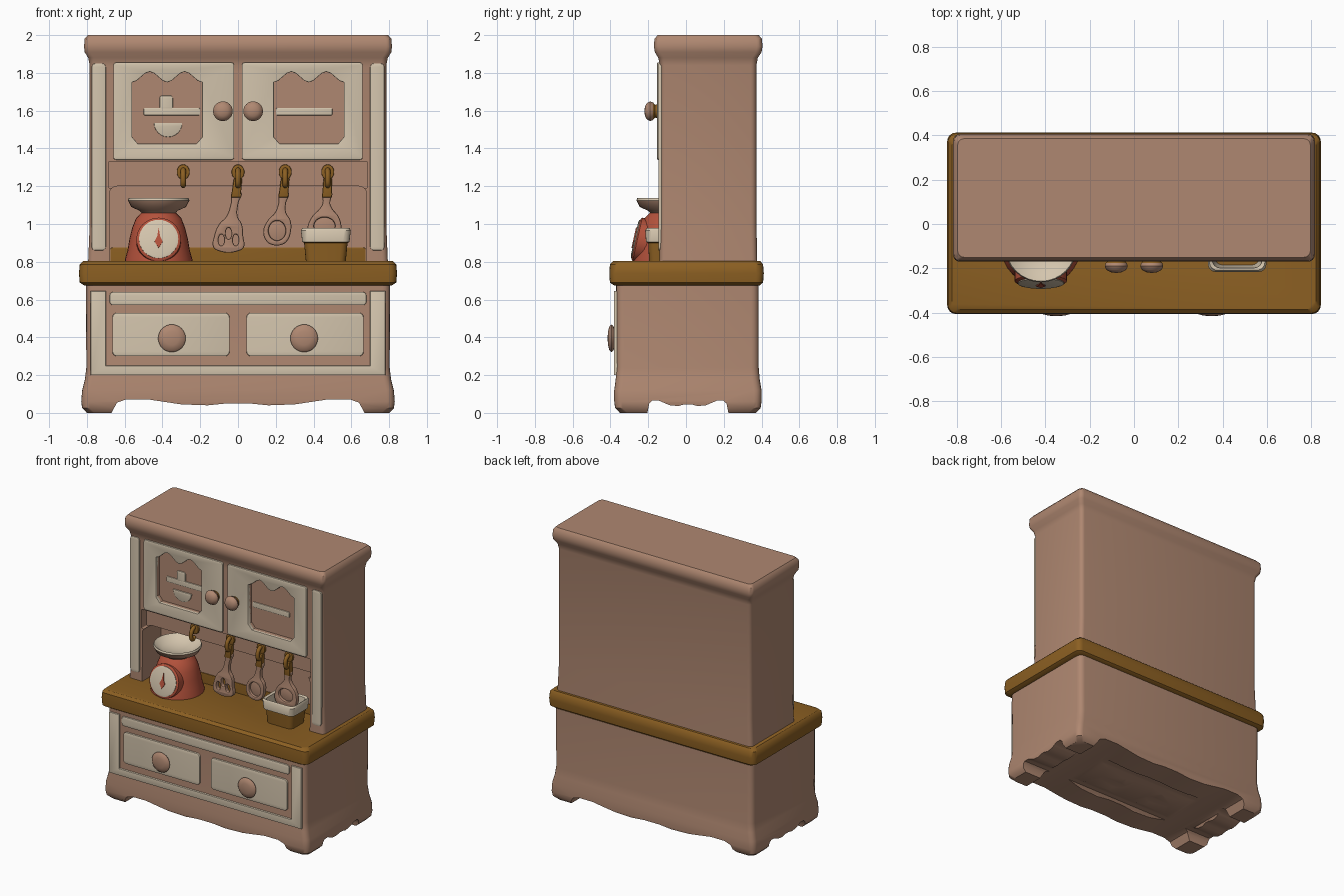
import bpy, bmesh, math
from mathutils import Matrix, Vector

if "Cube" in bpy.data.objects:
    bpy.data.objects.remove(bpy.data.objects["Cube"])

def material(name, rgb):
    m = bpy.data.materials.new(name)
    m.diffuse_color = (*rgb, 1)
    m.use_nodes = True
    m.node_tree.nodes["Principled BSDF"].inputs["Base Color"].default_value = m.diffuse_color
    return m

TAN = material("tan wood", (0.43, 0.245, 0.165))
CREAM = material("cream paint", (0.66, 0.56, 0.42))
GOLD = material("golden brown wood", (0.26, 0.115, 0.016))
RED = material("brick red", (0.46, 0.085, 0.045))

# ---------- helpers ----------
def add(name, bm, mats, rule=None):
    bmesh.ops.remove_doubles(bm, verts=bm.verts, dist=1e-5)
    bmesh.ops.recalc_face_normals(bm, faces=bm.faces)
    if rule:
        for f in bm.faces:
            f.material_index = rule(f.calc_center_median(), f.normal)
    me = bpy.data.meshes.new(name)
    bm.to_mesh(me)
    bm.free()
    for m in mats:
        me.materials.append(m)
    ob = bpy.data.objects.new(name, me)
    bpy.context.collection.objects.link(ob)
    return ob

def rrect(x0, x1, y0, y1, r, n=4):
    pts = []
    for i, (cx, cy) in enumerate([(x1-r, y1-r), (x0+r, y1-r), (x0+r, y0+r), (x1-r, y0+r)]):
        for k in range(n + 1):
            a = math.pi / 2 * (i + k / n)
            pts.append((cx + r*math.cos(a), cy + r*math.sin(a)))
    return pts

def ellipse(cx, cz, rx, rz, n=24):
    return [(cx + rx*math.cos(2*math.pi*i/n), cz + rz*math.sin(2*math.pi*i/n)) for i in range(n)]

def skin(name, rings, mats, rule=None, matrix=Matrix()):
    bm = bmesh.new()
    vs = [[bm.verts.new(matrix @ Vector(p)) for p in ring] for ring in rings]
    for a, b in zip(vs, vs[1:]):
        for i in range(len(a)):
            j = (i + 1) % len(a)
            bm.faces.new((a[i], a[j], b[j], b[i]))
    bm.faces.new(vs[0])
    bm.faces.new(vs[-1])
    return add(name, bm, mats, rule)

def loft(name, rings, r, mats, cx=0, rule=None):
    # rings: (half width, y min, y max, z)
    return skin(name, [[(x, y, z) for x, y in rrect(cx-h, cx+h, y0, y1, r)] for h, y0, y1, z in rings], mats, rule)

def lathe(name, profile, matrix, mats, rule=None):
    return skin(name, [[(x, y, h) for x, y in ellipse(0, 0, r, r, 32)] for r, h in profile], mats, rule, matrix)

def from_curve(name, cu, mat, matrix=Matrix()):
    ob = bpy.data.objects.new("temp", cu)
    bpy.context.collection.objects.link(ob)
    dg = bpy.context.evaluated_depsgraph_get()
    me = bpy.data.meshes.new_from_object(ob.evaluated_get(dg))
    me.transform(matrix)
    bpy.data.objects.remove(ob)
    bm = bmesh.new()
    bm.from_mesh(me)
    bpy.data.meshes.remove(me)
    return add(name, bm, [mat], lambda c, n: 0)

def plate(name, loops, front, depth, mat, bevel=0.004, smooth=False):
    # filled x-z outline (later loops are holes) with rounded edges
    cu = bpy.data.curves.new(name, 'CURVE')
    cu.dimensions, cu.fill_mode = '2D', 'BOTH'
    cu.extrude, cu.bevel_depth, cu.offset = depth/2 - bevel, bevel, -bevel
    cu.bevel_resolution, cu.resolution_u = 1, 5
    for loop in loops:
        sp = cu.splines.new('BEZIER' if smooth else 'POLY')
        pts = sp.bezier_points if smooth else sp.points
        pts.add(len(loop) - 1)
        for p, (x, z) in zip(pts, loop):
            p.co = (x, z, 0) if smooth else (x, z, 0, 1)
            if smooth:
                p.handle_left_type = p.handle_right_type = 'AUTO'
        sp.use_cyclic_u = True
    return from_curve(name, cu, mat, Matrix.Translation((0, front + depth/2, 0)) @ Matrix.Rotation(math.pi/2, 4, 'X'))

def tube(name, points, r, mat):
    cu = bpy.data.curves.new(name, 'CURVE')
    cu.dimensions, cu.bevel_depth, cu.use_fill_caps = '3D', r, True
    sp = cu.splines.new('BEZIER')
    sp.bezier_points.add(len(points) - 1)
    for p, co in zip(sp.bezier_points, points):
        p.co = co
        p.handle_left_type = p.handle_right_type = 'AUTO'
    return from_curve(name, cu, mat)

def carve(ob, cuts):
    # cuts: (outline, start, end, axis) prisms removed from ob
    for loop, a, b, axis in cuts:
        put = (lambda u, w, d: (u, d, w)) if axis == 'y' else (lambda u, w, d: (d, u, w))
        cutter = skin("cutter", [[put(u, w, d) for u, w in loop] for d in (a, b)], [TAN])
        mod = ob.modifiers.new("cut", 'BOOLEAN')
        mod.operation, mod.object, mod.solver = 'DIFFERENCE', cutter, 'EXACT'
        me = bpy.data.meshes.new_from_object(ob.evaluated_get(bpy.context.evaluated_depsgraph_get()))
        ob.modifiers.clear()
        ob.data = me
        bpy.data.objects.remove(cutter)

def mirrored(half):
    return half + [(-x, z) for x, z in reversed(half)]

# ---------- lower cabinet with scalloped feet ----------
base = loft("lower_cabinet", [(0.80, -0.35, 0.37, 0), (0.825, -0.375, 0.395, 0.025), (0.83, -0.38, 0.40, 0.06),
    (0.825, -0.38, 0.40, 0.12), (0.81, -0.372, 0.39, 0.18), (0.803, -0.368, 0.385, 0.24), (0.805, -0.37, 0.385, 0.72)], 0.04, [TAN])
arch = mirrored([(0.68, -0.1), (0.67, 0.0), (0.64, 0.055), (0.59, 0.072), (0.48, 0.072), (0.4, 0.06), (0.3, 0.045), (0.16, 0.04), (0.06, 0.05)])
side_arch = [(y * 0.32 + 0.01, z * 0.9) for y, z in arch]
carve(base, [(arch, -1, 1, 'y'), (side_arch, -1, 1, 'x')])

# cream front frame, strip, drawers and knobs
plate("lower_front_frame", [[(-0.78, 0.2), (0.78, 0.2), (0.78, 0.645), (0.70, 0.645), (0.70, 0.25), (-0.70, 0.25), (-0.70, 0.645), (-0.78, 0.645)]],
      -0.382, 0.03, CREAM)
plate("upper_strip", [rrect(-0.68, 0.68, 0.57, 0.64, 0.02)], -0.38, 0.03, CREAM)
def knob(name, x, z, y, s, length, mats, rule=None):
    prof = [(0.75, 0), (0.65, 0.25), (0.9, 0.4), (1, 0.6), (0.85, 0.82), (0.5, 0.96), (0.1, 1)]
    m = Matrix.Translation((x, y, z)) @ Matrix.Rotation(math.pi/2, 4, 'X')
    lathe(name, [(r*s, h*length) for r, h in prof], m, mats, rule)
for s, side in ((-1, "left"), (1, "right")):
    xs = sorted((s*0.045, s*0.665))
    plate(side + "_drawer", [rrect(*xs, 0.3, 0.53, 0.025)], -0.382, 0.03, CREAM)
    knob(side + "_drawer_knob", s*0.35, 0.395, -0.365, 0.073, 0.05, [TAN])

# ---------- counter top ----------
loft("counter_top", [(0.815, -0.38, 0.39, 0.675), (0.838, -0.403, 0.408, 0.69), (0.842, -0.406, 0.412, 0.74),
    (0.838, -0.403, 0.408, 0.785), (0.82, -0.385, 0.395, 0.803)], 0.04, [GOLD])

# ---------- upper cabinet with niche, rail and window recesses ----------
hutch = loft("upper_cabinet", [(0.795, -0.14, 0.378, 0.76), (0.785, -0.138, 0.373, 1.0), (0.785, -0.138, 0.373, 1.84), (0.793, -0.147, 0.38, 1.88),
    (0.812, -0.165, 0.4, 1.91), (0.815, -0.17, 0.405, 1.94), (0.812, -0.167, 0.402, 1.98), (0.795, -0.15, 0.385, 2.0)], 0.03, [TAN])
def window(s):
    top = [(0.56 - 0.37*u/16, 1.778 - 0.028*math.cos(4*math.pi*u/16)) for u in range(17)]
    return [(s*x, z) for x, z in top + [(0.19, 1.46), (0.22, 1.425), (0.53, 1.425), (0.56, 1.46)]]
carve(hutch, [(rrect(-0.68, 0.68, 0.77, 1.2, 0.04), -0.4, 0.08, 'y'),
              (rrect(-0.685, 0.685, 1.19, 1.33, 0.005), -0.4, -0.08, 'y'),
              (window(-1), -0.4, -0.112, 'y'), (window(1), -0.4, -0.112, 'y')])
plate("niche_back_strip", [rrect(-0.675, 0.675, 0.79, 0.875, 0.01)], 0.073, 0.009, GOLD, 0.002)

for s, side in ((-1, "left"), (1, "right")):
    # post panels, doors and door knobs
    plate(side + "_post_panel", [rrect(*sorted((s*0.70, s*0.775)), 0.86, 1.85, 0.02)], -0.146, 0.02, CREAM)
    plate(side + "_door", [rrect(*sorted((s*0.02, s*0.66)), 1.34, 1.855, 0.015), window(s)], -0.153, 0.03, CREAM)
    plate(side + "_door_shelf", [rrect(*sorted((s*0.2, s*0.5)), 1.575, 1.615, 0.01)], -0.12, 0.015, CREAM)
    knob(side + "_door_knob", s*0.08, 1.597, -0.145, 0.052, 0.075, [TAN, GOLD], lambda c, n: int(c.y > -0.172))
plate("door_bowl", [[(-0.37 + 0.075*math.cos(a), 1.535 + 0.075*math.sin(a)) for a in [math.pi*(1 + i/12) for i in range(13)]]],
      -0.12, 0.015, CREAM)
plate("door_cup", [rrect(-0.415, -0.345, 1.605, 1.68, 0.015)], -0.12, 0.015, CREAM)

# ---------- hooks and hanging utensils ----------
for i, x in enumerate((-0.29, 0.0, 0.25, 0.475)):
    tube(f"hook_{i+1}", [(x, -0.07, 1.285), (x, -0.11, 1.28), (x, -0.13, 1.24), (x, -0.115, 1.205), (x, -0.09, 1.215)], 0.014, GOLD)
    plate(f"hook_plate_{i+1}", [ellipse(x, 1.275, 0.034, 0.04)], -0.095, 0.03, GOLD)

def utensil(name, top, bottom, head, holes):
    # head: (z, half width) pairs from the handle end down, on a leaning centre line
    cx = lambda z: bottom + (top - bottom) * min(1, max(0, (z - 0.95) / 0.25))
    prof = [(1.17, 0.022), (1.11, 0.02)] + head
    outline = [(cx(z) + w, z) for z, w in prof] + [(cx(z) - w, z) for z, w in reversed(prof)]
    plate(name, [outline] + holes, -0.105, 0.035, TAN, 0.008, True)
    plate(name + "_grip", [[(cx(z) + w, z) for z, w in ((1.14, 0.026), (1.24, 0.022), (1.24, -0.022), (1.14, -0.026))]], -0.11, 0.042, GOLD, 0.008)

utensil("spatula", 0.0, -0.05, [(1.04, 0.03), (1.0, 0.06), (0.93, 0.078), (0.88, 0.082), (0.86, 0.06)],
        [ellipse(-0.05 + dx, 0.925 + dz, 0.015, 0.03, 10) for dx, dz in ((-0.038, -0.01), (0, 0.025), (0.038, -0.01))])
utensil("spoon", 0.25, 0.205, [(1.06, 0.03), (1.02, 0.06), (0.96, 0.073), (0.91, 0.055), (0.89, 0.025)],
        [ellipse(0.207, 0.965, 0.045, 0.052, 12)])
plate("spoon_bowl", [ellipse(0.207, 0.965, 0.055, 0.06)], -0.085, 0.012, TAN)
utensil("ladle", 0.475, 0.455, [(1.08, 0.035), (1.04, 0.07), (0.98, 0.09), (0.93, 0.08), (0.9, 0.04)],
        [ellipse(0.458, 0.99, 0.055, 0.045, 12)])
plate("ladle_bowl", [ellipse(0.458, 0.985, 0.065, 0.055)], -0.085, 0.012, TAN)

# ---------- pot on the counter ----------
loft("pot", [(0.105, -0.195, -0.03, 0.795), (0.115, -0.2, -0.02, 0.90), (0.125, -0.212, -0.01, 0.905), (0.132, -0.216, -0.005, 0.965),
    (0.125, -0.208, -0.01, 0.978), (0.112, -0.198, -0.022, 0.97), (0.1, -0.185, -0.035, 0.84)], 0.035, [GOLD, CREAM], 0.465,
    lambda c, n: int(c.z > 0.9025))

# ---------- kitchen scale ----------
place = Matrix.Translation((-0.42, -0.10, 0))
lathe("scale_body", [(0.18, 0.795), (0.178, 0.815), (0.165, 0.86), (0.155, 0.92), (0.14, 0.98), (0.12, 1.03), (0.09, 1.06)], place, [RED])
lathe("scale_dish", [(0.08, 1.045), (0.10, 1.07), (0.145, 1.09), (0.163, 1.125), (0.158, 1.138), (0.145, 1.128), (0.1, 1.1), (0.02, 1.09)],
      place, [TAN, CREAM], lambda c, n: int(n.z > 0.15))
dial = Matrix.Translation((-0.42, -0.265, 0.92)) @ Matrix.Rotation(math.pi/2 - 0.22, 4, 'X')
lathe("dial_housing", [(0.118, -0.1), (0.118, -0.008), (0.108, 0.0)], dial, [RED])
lathe("dial_face", [(0.104, -0.004), (0.104, 0.004), (0.09, 0.008)], dial, [CREAM])
skin("dial_needle", [[(-0.022, -0.015, h), (0, -0.05, h), (0.022, -0.015, h), (0.008, 0.012, h), (0, 0.06, h), (-0.008, 0.012, h)]
                     for h in (0.006, 0.013)], [RED], None, dial)

# smooth shading with sharp edges kept
for ob in bpy.data.objects:
    ob.select_set(True)
bpy.context.view_layer.objects.active = base
bpy.ops.object.shade_smooth_by_angle(angle=math.radians(40))
